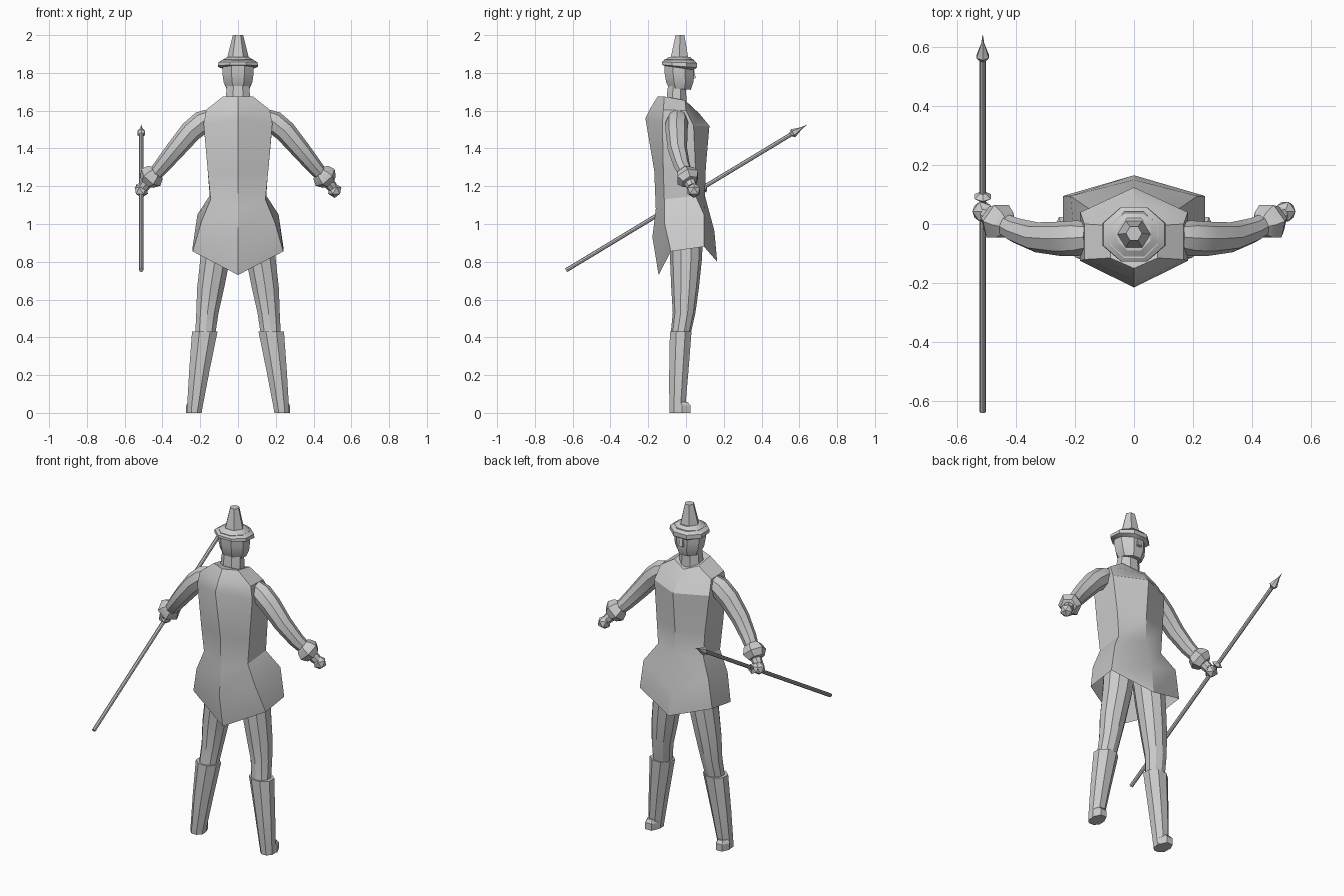
import bpy, bmesh, math
from mathutils import Vector

if "Cube" in bpy.data.objects:
    bpy.data.objects.remove(bpy.data.objects["Cube"])


def loft(name, rings, caps=(True, True), mirror=False, angle=30):
    """Skin a list of equal-length point rings."""
    bm = bmesh.new()
    vs = [[bm.verts.new(p) for p in r] for r in rings]
    n = len(vs[0])
    for a, b in zip(vs, vs[1:]):
        for i in range(n):
            j = (i + 1) % n
            bm.faces.new((a[i], a[j], b[j], b[i]))
    if caps[0]:
        bm.faces.new(vs[0][::-1])
    if caps[1]:
        bm.faces.new(vs[-1])
    return finish(name, bm, mirror, angle)


def finish(name, bm, mirror, angle):
    bmesh.ops.recalc_face_normals(bm, faces=bm.faces)
    me = bpy.data.meshes.new(name)
    bm.to_mesh(me)
    bm.free()
    me.polygons.foreach_set("use_smooth", [True] * len(me.polygons))
    me.set_sharp_from_angle(angle=math.radians(angle))
    ob = bpy.data.objects.new(name, me)
    bpy.context.collection.objects.link(ob)
    if mirror:
        ob.modifiers.new("mirror", 'MIRROR').use_axis = (True, False, False)
    return ob


def oval(x, y, z, rx, ry, n=8, turn=0.5, tilt=0):
    """Level oval ring; tilt raises it with y."""
    pts = []
    for i in range(n):
        a = 2 * math.pi * (i + turn) / n
        pts.append((x + rx * math.cos(a), y + ry * math.sin(a), z + tilt * math.sin(a)))
    return pts


def tube(path, n=8):
    """Rings square to a path of (x, y, z, radius)."""
    pts = [Vector(p[:3]) for p in path]
    rings = []
    for i, p in enumerate(pts):
        d = (pts[min(i + 1, len(pts) - 1)] - pts[max(i - 1, 0)]).normalized()
        u = d.cross(Vector((1, 0, 0)) if abs(d.y) > 0.7 else Vector((0, 1, 0))).normalized()
        v = d.cross(u)
        rings.append([p + path[i][3] * (u * math.cos(2 * math.pi * k / n) + v * math.sin(2 * math.pi * k / n))
                      for k in range(n)])
    return rings


def along(start, end, steps):
    """Path along a straight line from (distance, radius) steps."""
    a, d = Vector(start), (Vector(end) - Vector(start)).normalized()
    return [(*(a + d * t), r) for t, r in steps]


def tunic_ring(back, back_side, front_side, front):
    (x1, y1, z1), (x2, y2, z2) = back_side, front_side
    return [(0, *back), back_side, front_side, (0, *front), (-x2, y2, z2), (-x1, y1, z1)]


# tunic with flared, pointed skirt
loft("tunic", [
    tunic_ring((-.145, .73), (.24, -.08, .855), (.24, .095, .88), (.165, .80)),
    tunic_ring((-.178, .93), (.195, -.115, 1.01), (.215, .095, 1.05), (.15, .965)),
    tunic_ring((-.16, 1.08), (.145, -.115, 1.13), (.15, .05, 1.15), (.10, 1.15)),
    tunic_ring((-.168, 1.28), (.16, -.12, 1.28), (.16, .05, 1.3), (.105, 1.3)),
    tunic_ring((-.215, 1.56), (.182, -.125, 1.53), (.182, .04, 1.52), (.124, 1.52)),
    tunic_ring((-.19, 1.61), (.168, -.12, 1.605), (.168, .0, 1.60), (.07, 1.585)),
    tunic_ring((-.15, 1.675), (.08, -.115, 1.675), (.08, -.005, 1.655), (.025, 1.625)),
], caps=(False, True), angle=28)

# legs
loft("thighs", [
    oval(.10, .0, .98, .09, .09, 10),
    oval(.12, .0, .82, .083, .085, 10),
    oval(.145, -.005, .66, .075, .073, 10),
    oval(.162, -.01, .53, .062, .06, 10),
    oval(.173, -.028, .42, .056, .053, 10),
], mirror=True)
loft("boots", [
    oval(.176, -.028, .43, .073, .062),
    oval(.205, -.038, .22, .058, .055),
    oval(.231, -.047, .01, .043, .045),
    oval(.231, -.047, 0, .042, .044),
], mirror=True, angle=35)
loft("boot_toes", [
    oval(.234, -.02, 0, .04, .05, 6, 0),
    oval(.234, -.02, .04, .04, .05, 6, 0),
    oval(.234, -.03, .058, .03, .045, 6, 0),
], mirror=True)

# arms, cuffs and hands
loft("arms", tube([
    (.15, -.045, 1.56, .05), (.19, -.048, 1.54, .06), (.25, -.05, 1.49, .058),
    (.33, -.045, 1.395, .051), (.40, -.022, 1.31, .043), (.50, .032, 1.195, .028)]), mirror=True)
loft("cuffs", tube(along((.43, -.008, 1.282), (.50, .03, 1.203),
     [(0, .035), (.015, .053), (.05, .067), (.085, .046), (.088, .028)]), 6), mirror=True)
bm = bmesh.new()
bmesh.ops.create_icosphere(bm, subdivisions=1, radius=.039)
bmesh.ops.translate(bm, vec=(.512, .042, 1.177), verts=bm.verts)
finish("hands", bm, True, 30)

# neck and head
loft("neck", [
    oval(0, -.05, 1.60, .075, .06),
    oval(0, -.05, 1.69, .068, .055),
    oval(0, -.045, 1.76, .06, .05)])
loft("head", [
    oval(0, -.032, 1.715, .065, .062, tilt=-.005),
    oval(0, -.033, 1.75, .082, .078),
    oval(0, -.037, 1.80, .09, .083),
    oval(0, -.037, 1.87, .088, .085)], angle=25)
loft("nose", [
    [(-.016, .03, 1.765), (.016, .03, 1.765), (.014, .052, 1.773), (-.014, .052, 1.773)],
    [(-.010, .025, 1.82), (.010, .025, 1.82), (.008, .042, 1.82), (-.008, .042, 1.82)]])

# hat: drooping brim and tapered crown
loft("hat_brim", [
    oval(0, -.035, 1.825, .085, .08, tilt=-.012),
    oval(0, -.035, 1.835, .115, .10, tilt=-.008),
    oval(0, -.035, 1.855, .112, .10, tilt=-.003),
    oval(0, -.035, 1.885, .06, .06)])
loft("hat_crown", [
    oval(0, -.035, 1.86, .062, .058, 6, 0),
    oval(0, -.032, 2.0, .027, .027, 6, 0)])

# spear: shaft, hand guard and head
butt, tip = (-.512, -.635, .755), (-.512, .64, 1.525)
length = (Vector(tip) - Vector(butt)).length
loft("spear_shaft", tube(along(butt, tip, [(0, .011), (length - .08, .011)])))
loft("spear_guard", tube(along(butt, tip, [(.835, .012), (.85, .032), (.865, .012)]), 6))
loft("spear_head", tube(along(butt, tip, [(length - .10, .012), (length - .085, .024),
     (length - .035, .006), (length, .001)]), 6))
